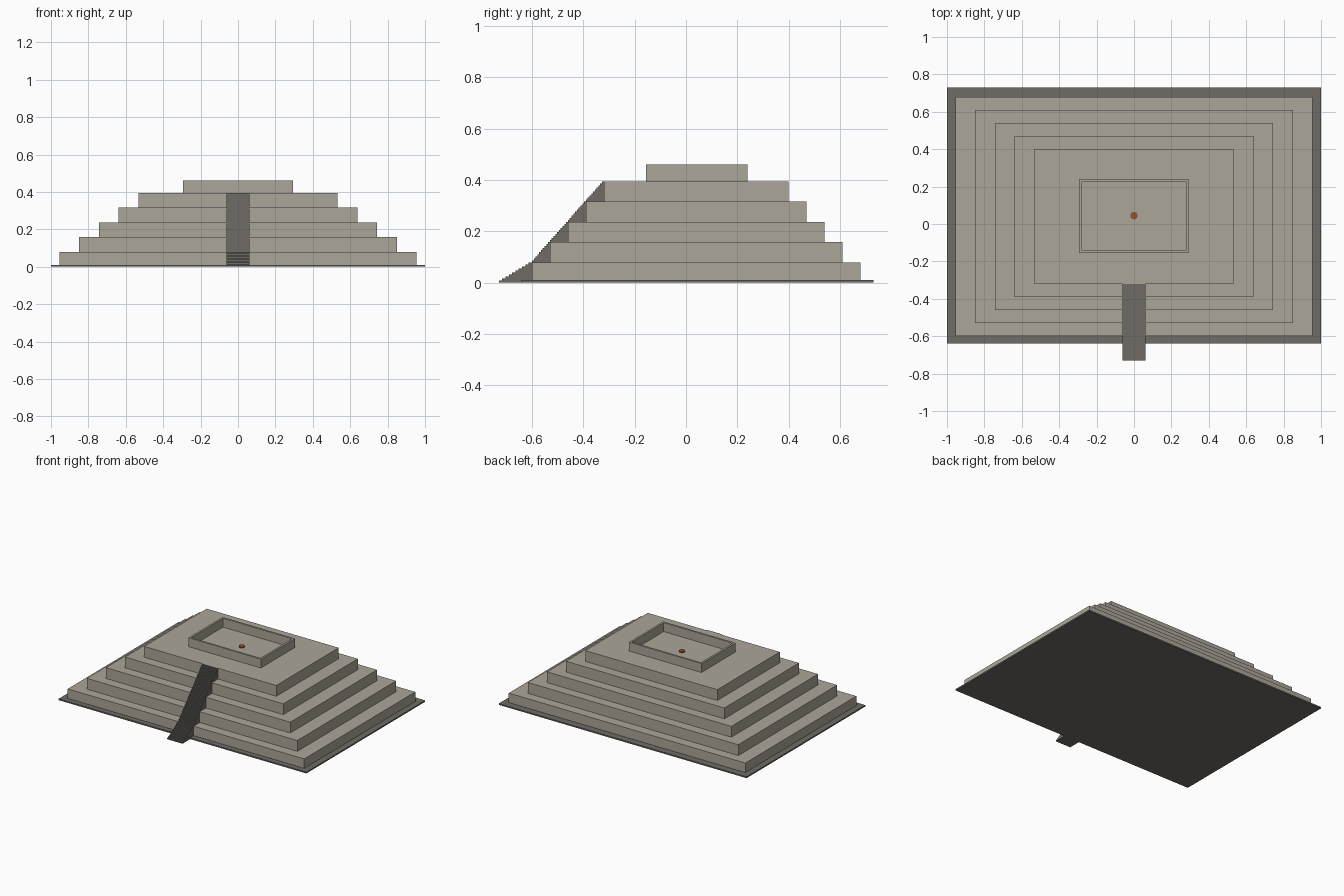
import bpy, bmesh

if "Cube" in bpy.data.objects:
    bpy.data.objects.remove(bpy.data.objects["Cube"])


def material(name, color):
    m = bpy.data.materials.new(name)
    m.diffuse_color = (*color, 1)
    m.use_nodes = True
    m.node_tree.nodes["Principled BSDF"].inputs["Base Color"].default_value = m.diffuse_color
    return m


stone = material("stone", (0.41, 0.38, 0.32))
dark_stone = material("dark_stone", (0.16, 0.15, 0.135))
ember = material("ember", (0.30, 0.08, 0.03))


def finish(name, bm, mat):
    bmesh.ops.recalc_face_normals(bm, faces=bm.faces[:])
    mesh = bpy.data.meshes.new(name)
    bm.to_mesh(mesh)
    bm.free()
    mesh.materials.append(mat)
    obj = bpy.data.objects.new(name, mesh)
    bpy.context.collection.objects.link(obj)
    return obj


def box(name, hx, y0, y1, z0, z1, mat):
    bm = bmesh.new()
    bmesh.ops.create_cube(bm, size=1)
    for v in bm.verts:
        v.co = (hx if v.co.x > 0 else -hx,
                y1 if v.co.y > 0 else y0,
                z1 if v.co.z > 0 else z0)
    return finish(name, bm, mat)


# Ground plinth
PLATE = 0.01
box("plinth", 1.0, -0.64, 0.73, 0, PLATE, dark_stone)

# Five stepped terraces
RISE = 0.079
for i in range(5):
    box(f"terrace_{i + 1}", 0.955 - 0.1055 * i, -0.60 + 0.07 * i, 0.68 - 0.07 * i,
        PLATE if i == 0 else RISE * i, RISE * (i + 1), stone)
TOP = RISE * 5

# Parapet: a rectangular ring of wall around the summit court
bm = bmesh.new()
rings = []
for hx, y0, y1 in ((0.293, -0.155, 0.24), (0.279, -0.141, 0.226)):
    for z in (TOP, 0.46):
        rings.append([bm.verts.new((x, y, z)) for x, y in
                      ((-hx, y0), (hx, y0), (hx, y1), (-hx, y1))])
outer_low, outer_top, inner_low, inner_top = rings
for a, b in ((outer_low, outer_top), (outer_top, inner_top),
             (inner_top, inner_low), (inner_low, outer_low)):
    for k in range(4):
        n = (k + 1) % 4
        bm.faces.new((a[k], a[n], b[n], b[k]))
finish("parapet", bm, stone)

# Fire pit disc in the court
bm = bmesh.new()
bmesh.ops.create_cone(bm, cap_ends=True, segments=16, radius1=0.02, radius2=0.02, depth=0.008)
bmesh.ops.translate(bm, verts=bm.verts[:], vec=(0, 0.045, TOP + 0.004))
finish("fire_pit", bm, ember)

# Staircase: shallow lower flight, then a steep flight up the terraces
STEP = RISE / 10
profile = [(-0.729, 0)]
y, z = -0.729, 0.0
for i in range(50):
    z += STEP
    profile.append((y, z))
    y += 0.0129 if i < 10 else 0.007
    profile.append((y, z))
profile.append((y, RISE * 4))
# underside follows the terrace faces
for i in range(4, 0, -1):
    ty = -0.60 + 0.07 * i
    profile += [(ty - 0.07, RISE * i), (ty - 0.07, RISE * (i - 1))]
profile[-1] = (-0.60, 0)
bm = bmesh.new()
face = bm.faces.new([bm.verts.new((-0.062, py, pz)) for py, pz in profile])
ext = bmesh.ops.extrude_face_region(bm, geom=[face], use_keep_orig=True)
bmesh.ops.translate(bm, vec=(0.124, 0, 0),
                    verts=[g for g in ext["geom"] if isinstance(g, bmesh.types.BMVert)])
finish("staircase", bm, dark_stone)
